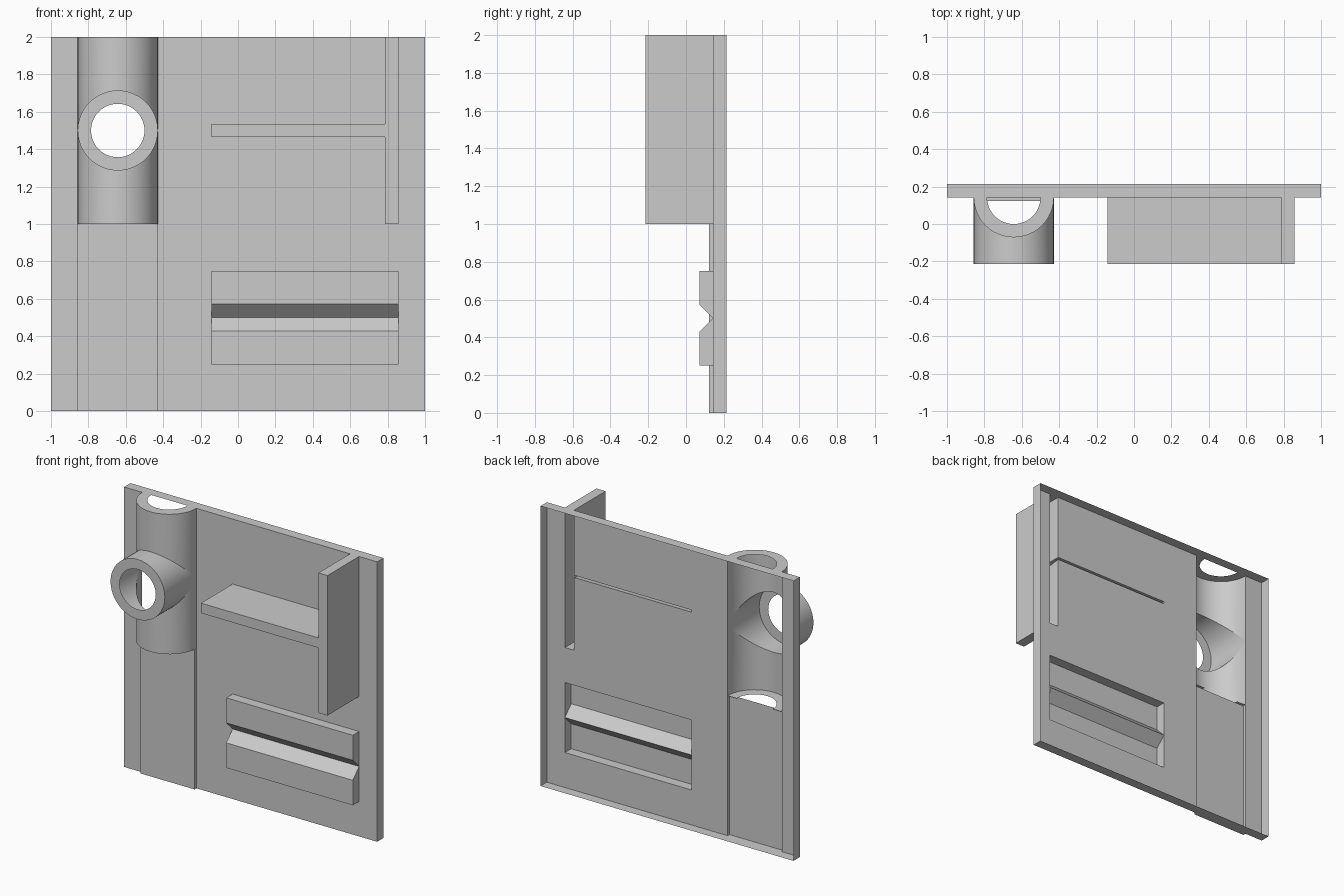
import bpy, bmesh
from math import sin, cos, pi
from mathutils import Vector

if "Cube" in bpy.data.objects:
    bpy.data.objects.remove(bpy.data.objects["Cube"])

U = 1 / 14
SKIN, BACK, FRONT = 2 * U, 3 * U, -3 * U     # depth planes (y)
STEP, GROOVE = 0.122, U
L, R = -12 * U, -6 * U                       # pipe left and right (x)
RIB_X, BAR_L, BAR_R = -2 * U, 11 * U, 12 * U
RIB_TOP, RIB_LOW, RIB_BACK = 1.5 + U / 2, 1.5 - U / 2, 1.52


class Part:
    """Collects faces of a thin open shell; each is turned to face 'out'."""
    def __init__(self, name):
        self.name, self.bm = name, bmesh.new()

    def face(self, pts, out):
        f = self.bm.faces.new([self.bm.verts.new(p) for p in pts])
        f.normal_update()
        if f.normal.dot(Vector(out)) < 0:
            f.normal_flip()

    def across_x(self, x0, x1, a, b, out):
        """Quad spanning x0..x1 between (y, z) points a and b."""
        self.face([(x0, *a), (x1, *a), (x1, *b), (x0, *b)], out)

    def finish(self, smooth=False):
        bmesh.ops.remove_doubles(self.bm, verts=self.bm.verts, dist=1e-5)
        me = bpy.data.meshes.new(self.name)
        self.bm.to_mesh(me)
        self.bm.free()
        ob = bpy.data.objects.new(self.name, me)
        bpy.context.collection.objects.link(ob)
        if smooth:
            bpy.context.view_layer.objects.active = ob
            ob.select_set(True)
            bpy.ops.object.shade_smooth_by_angle(angle=pi / 6)
            ob.select_set(False)


# Panel: front skin with openings behind the hollow parts, plus a shallow rim
panel = Part("panel")
xs = [-1, L, R, RIB_X, BAR_L, BAR_R, 1]
zs = [0, 0.25, 0.75, 1, RIB_BACK, RIB_TOP, 2]
openings = [(L, R, 0, 2), (RIB_X, BAR_R, 0.25, 0.75),
            (BAR_L, BAR_R, 1, 2), (RIB_X, BAR_L, RIB_BACK, RIB_TOP)]
for x0, x1 in zip(xs, xs[1:]):
    for z0, z1 in zip(zs, zs[1:]):
        cx, cz = (x0 + x1) / 2, (z0 + z1) / 2
        if not any(a < cx < b and c < cz < d for a, b, c, d in openings):
            panel.across_x(x0, x1, (SKIN, z0), (SKIN, z1), (0, -1, 0))
for s in (-1, 1):
    panel.face([(s, SKIN, 0), (s, BACK, 0), (s, BACK, 2), (s, SKIN, 2)], (s, 0, 0))
    panel.across_x(-1, 1, (SKIN, 1 + s), (BACK, 1 + s), (0, 0, s))
panel.finish()

# Raised strip under the pipe
strip = Part("raised_strip")
strip.across_x(L, R, (STEP, 0), (STEP, 1), (0, -1, 0))
strip.across_x(L, R, (STEP, 0), (SKIN, 0), (0, 0, -1))
for x, s in ((L, -1), (R, 1)):
    strip.face([(x, STEP, 0), (x, SKIN, 0), (x, SKIN, 1), (x, STEP, 1)], (s, 0, 0))
strip.finish()

# Half pipe crossed by a round spout of the same radius
pipe, spout = Part("half_pipe"), Part("spout")
N, CX, RO, RI = 24, -9 * U, 3 * U, 2 * U
for i in range(N):
    c0, s0, c1, s1 = (f(pi * k / N) for k in (i, i + 1) for f in (cos, sin))
    mid = ((c0 + c1) / 2, (s0 + s1) / 2)
    xa, xb = CX + RO * c0, CX + RO * c1
    ya, yb = SKIN - RO * s0, SKIN - RO * s1
    for s in (-1, 1):
        end = 1.5 + s * 0.5
        za, zb = 1.5 + s * RO * s0, 1.5 + s * RO * s1
        pipe.face([(xa, ya, end), (xb, yb, end), (xb, yb, zb), (xa, ya, za)],
                  (mid[0], -mid[1], 0))
        pipe.face([(xa, ya, end), (xb, yb, end),
                   (CX + RI * c1, SKIN - RI * s1, end),
                   (CX + RI * c0, SKIN - RI * s0, end)], (0, 0, s))
        spout.face([(xa, FRONT, za), (xb, FRONT, zb), (xb, yb, zb), (xa, ya, za)],
                   (mid[0], 0, s * mid[1]))
        spout.face([(xa, FRONT, za), (xb, FRONT, zb),
                    (CX + RI * c1, FRONT, 1.5 + s * RI * s1),
                    (CX + RI * c0, FRONT, 1.5 + s * RI * s0)], (0, -1, 0))
pipe.finish(True)
spout.finish(True)

# Hollow upright bar, open on the left where the cross rib joins
bar = Part("upright_bar")
bar.across_x(BAR_L, BAR_R, (FRONT, 1), (FRONT, 2), (0, -1, 0))
for z, s in ((1, -1), (2, 1)):
    bar.across_x(BAR_L, BAR_R, (FRONT, z), (SKIN, z), (0, 0, s))
for x, s, z0f, z0b, z1f, z1b in ((BAR_R, 1, 1, 1, 2, 2),
                                 (BAR_L, -1, 1, 1, RIB_LOW, RIB_BACK),
                                 (BAR_L, -1, RIB_TOP, RIB_TOP, 2, 2)):
    bar.face([(x, FRONT, z0f), (x, SKIN, z0b), (x, SKIN, z1b), (x, FRONT, z1f)],
             (s, 0, 0))
bar.finish()

# Hollow cross rib, tapering underneath towards the panel
rib = Part("cross_rib")
rib.across_x(RIB_X, BAR_L, (FRONT, RIB_LOW), (FRONT, RIB_TOP), (0, -1, 0))
rib.across_x(RIB_X, BAR_L, (FRONT, RIB_TOP), (SKIN, RIB_TOP), (0, 0, 1))
rib.across_x(RIB_X, BAR_L, (FRONT, RIB_LOW), (SKIN, RIB_BACK), (0, 0, -1))
rib.face([(RIB_X, FRONT, RIB_LOW), (RIB_X, SKIN, RIB_BACK),
          (RIB_X, SKIN, RIB_TOP), (RIB_X, FRONT, RIB_TOP)], (-1, 0, 0))
rib.finish()

# Hollow block with a V groove, lower half mirrored to the upper
block = Part("grooved_block")
for s in (-1, 1):
    prof = [(SKIN, 0.5), (GROOVE, 0.5 + s * U), (GROOVE, 0.5 + s * 0.25),
            (SKIN, 0.5 + s * 0.25)]
    outs = [(0, -1, -s), (0, -1, 0), (0, 0, s)]
    for a, b, out in zip(prof, prof[1:], outs):
        block.across_x(RIB_X, BAR_R, a, b, out)
    for x, d in ((RIB_X, -1), (BAR_R, 1)):
        block.face([(x, *p) for p in prof], (d, 0, 0))
block.finish()
